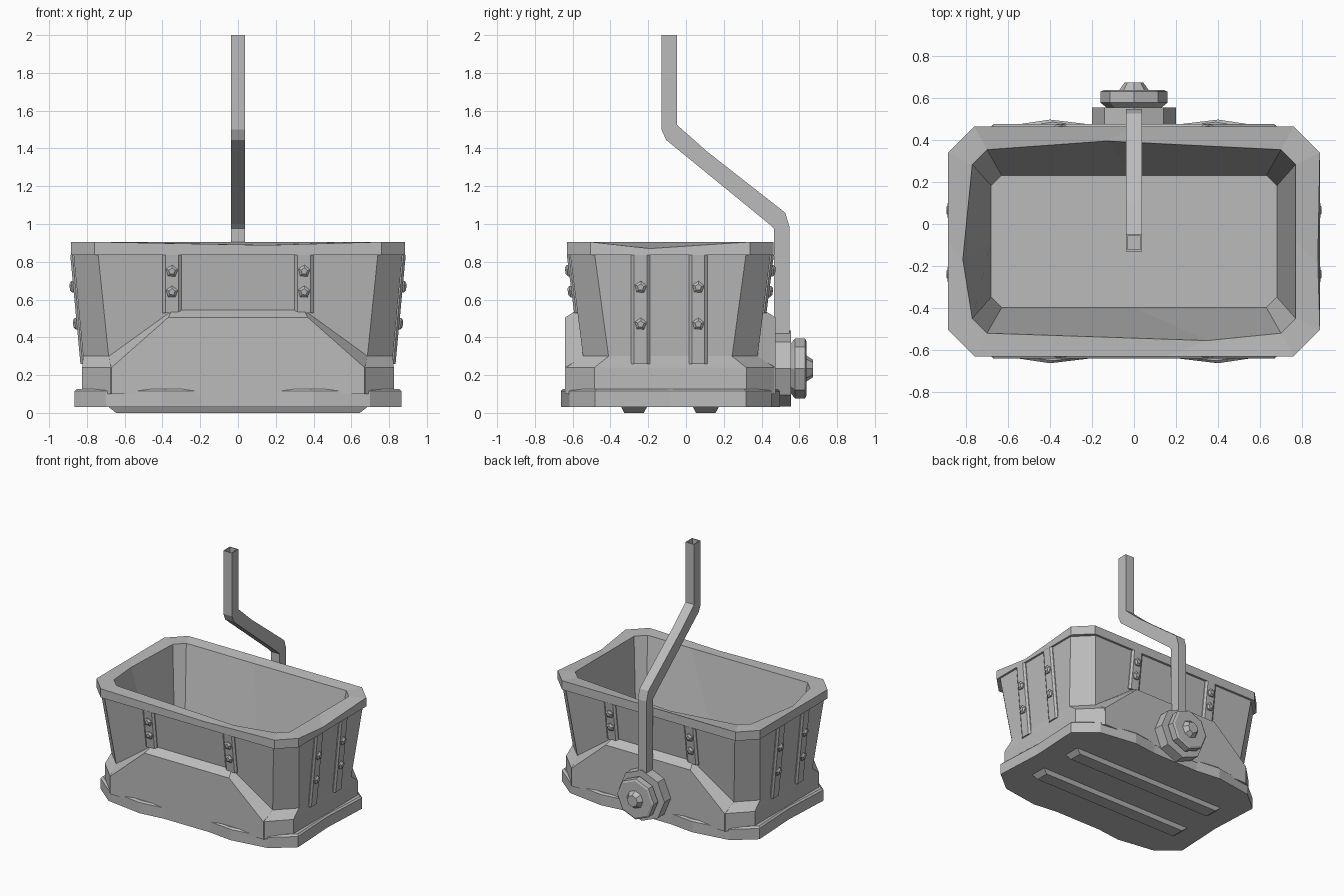
import bpy, bmesh, math
from mathutils import Vector

old = bpy.data.objects.get("Cube")
if old:
    bpy.data.objects.remove(old, do_unlink=True)

GREY = (0.5, 0.5, 0.5, 1)
metal = bpy.data.materials.new("grey_metal")
metal.use_nodes = True
metal.diffuse_color = GREY
metal.node_tree.nodes["Principled BSDF"].inputs["Base Color"].default_value = GREY

CY = -0.083  # middle of the tub in y


def loft(name, rings, caps=(True, True)):
    """Join matching rings of points with quads and close the ends."""
    bm = bmesh.new()
    loops = [[bm.verts.new(p) for p in ring] for ring in rings]
    n = len(loops[0])
    for a, b in zip(loops, loops[1:]):
        for i in range(n):
            j = (i + 1) % n
            bm.faces.new((a[i], a[j], b[j], b[i]))
    for wanted, loop in zip(caps, (loops[0], loops[-1])):
        if wanted:
            bm.faces.new(loop)
    bmesh.ops.recalc_face_normals(bm, faces=bm.faces)
    mesh = bpy.data.meshes.new(name)
    bm.to_mesh(mesh)
    bm.free()
    mesh.materials.append(metal)
    obj = bpy.data.objects.new(name, mesh)
    bpy.context.collection.objects.link(obj)
    return obj


def octagon(hx, hy, c, z, right=None, back=None, left=None, front=None):
    """Chamfered rectangle; the middle of each side can be dented."""
    def p(x, y):
        return (x, CY + y, z)
    return [right or p(hx, 0), p(hx, hy - c), p(hx - c, hy),
            back or p(0, hy), p(c - hx, hy), p(-hx, hy - c),
            left or p(-hx, 0), p(-hx, c - hy), p(c - hx, -hy),
            front or p(0, -hy), p(hx - c, -hy), p(hx, c - hy)]


# Tub: inside, dented rim, sloping wall and lower band in one shell
loft("tub", [
    octagon(0.68, 0.315, 0.05, 0.2),
    octagon(0.77, 0.437, 0.07, 0.905, back=(-0.13, 0.395, 0.88),
            left=(-0.815, -0.17, 0.885), front=(0.35, -0.555, 0.885)),
    octagon(0.885, 0.547, 0.125, 0.905, right=(0.875, -0.19, 0.87),
            front=(0.15, CY - 0.547, 0.888)),
    octagon(0.885, 0.547, 0.125, 0.835),
    octagon(0.87, 0.53, 0.13, 0.835),
    octagon(0.82, 0.462, 0.135, 0.3),
    octagon(0.825, 0.552, 0.15, 0.24),
    octagon(0.825, 0.552, 0.15, 0.1),
])


# Plinth: wavy outline mirrored from one quarter
def plinth_ring(grow, z):
    q = [(0.845, 0), (0.865, 0.4), (0.7, 0.535), (0.4, 0.58), (0.2, 0.556)]
    q = [(x - grow, max(y - grow, 0)) for x, y in q]
    half = q + [(-x, y) for x, y in reversed(q)]
    full = half + [(-x, -y) for x, y in half[1:-1]]
    return [(x, CY + y, z) for x, y in full]


loft("plinth", [plinth_ring(0, 0.03), plinth_ring(0, 0.115),
                plinth_ring(0.012, 0.127)])

# Raised trapezoid panels on front and back
for name, s in (("front_panel", -1), ("back_panel", 1)):
    outer = [(0.68, 0.1, 0.54), (0.69, 0.3, 0.455), (0.345, 0.55, 0.485)]
    inner = [(0.67, 0.1, 0.558), (0.67, 0.24, 0.558), (0.37, 0.505, 0.558)]
    rings = []
    for half in (outer, inner):
        pts = half + [(-x, z, d) for x, z, d in reversed(half)]
        rings.append([(x, CY + s * d, z) for x, z, d in pts])
    loft(name, rings)

# Skids under the base
for name, y in (("front_skid", -0.275), ("back_skid", 0.105)):
    loft(name, [[(sx * hx, y + sy * hy, z)
                 for sx, sy in ((1, 1), (-1, 1), (-1, -1), (1, -1))]
                for hx, hy, z in ((0.69, 0.07, 0.035), (0.645, 0.052, 0))])


# Ribs and bolts, placed on a wall by position along it, height and distance
def wall_frame(side):
    t = {"front": -1, "back": 1, "right": -1, "left": 1}[side]
    if side in ("front", "back"):
        return 0.462, 0.53, lambda u, z, d: (u, CY + t * d, z)
    return 0.82, 0.87, lambda u, z, d: (t * d, u, z)


def rib_with_bolts(side, label, u, bottom, bolt_heights):
    low, high, place = wall_frame(side)

    def wall(z):
        return low + (high - low) * (z - 0.3) / 0.535

    def section(z):
        w = wall(z)
        return [place(u + du, z, w + d) for du, d in
                ((-0.05, -0.02), (-0.05, 0.006), (-0.034, 0.018),
                 (0.034, 0.018), (0.05, 0.006), (0.05, -0.02))]

    loft(f"{side}_{label}_rib", [section(bottom), section(0.837)])
    for i, z in enumerate(bolt_heights):
        rings = []
        for r, d in ((0.033, 0.01), (0.033, 0.026), (0.018, 0.037)):
            ring = []
            for k in range(5):
                a = k * math.tau / 5 + 0.25
                h = z + r * math.sin(a)
                ring.append(place(u + r * math.cos(a), h, wall(h) + d))
            rings.append(ring)
        loft(f"{side}_{label}_bolt_{i + 1}", rings)


for side in ("front", "back"):
    for label, u in (("right", -0.35), ("left", 0.35)):
        rib_with_bolts(side, label, u, 0.53, (0.75, 0.64))
for side in ("right", "left"):
    for label, u in (("front", -0.24), ("back", 0.065)):
        rib_with_bolts(side, label, u, 0.26, (0.665, 0.47))


# Pivot: octagonal mount, disc and nut around the y axis
def turned(name, profile):
    rings = []
    for r, y in profile:
        rings.append([(r * math.cos(k * math.tau / 8), y,
                       0.235 + r * math.sin(k * math.tau / 8))
                      for k in range(8)])
    loft(name, rings)


turned("pivot_mount", [(0.2, 0.42), (0.2, 0.555)])
turned("pivot_disc", [(0.125, 0.55), (0.16, 0.578), (0.16, 0.63), (0.145, 0.637)])
turned("pivot_nut", [(0.075, 0.63), (0.045, 0.673)])

# Bent lever: front and back edges in the side plane, with a sunken end
edges = [((0.465, 0.3), (0.548, 0.3)), ((0.465, 0.975), (0.548, 0.985)),
         ((0.44, 1.0), (0.525, 1.06)), ((-0.105, 1.445), (0.11, 1.385)),
         ((-0.13, 1.5), (-0.048, 1.525)), ((-0.13, 2), (-0.048, 2)),
         ((-0.122, 2), (-0.056, 2)), ((-0.122, 1.96), (-0.056, 1.96))]
rings = []
for i, ((ya, za), (yb, zb)) in enumerate(edges):
    w = 0.038 if i < 6 else 0.03
    rings.append([(-w, ya, za), (w, ya, za), (w, yb, zb), (-w, yb, zb)])
loft("lever", rings)
